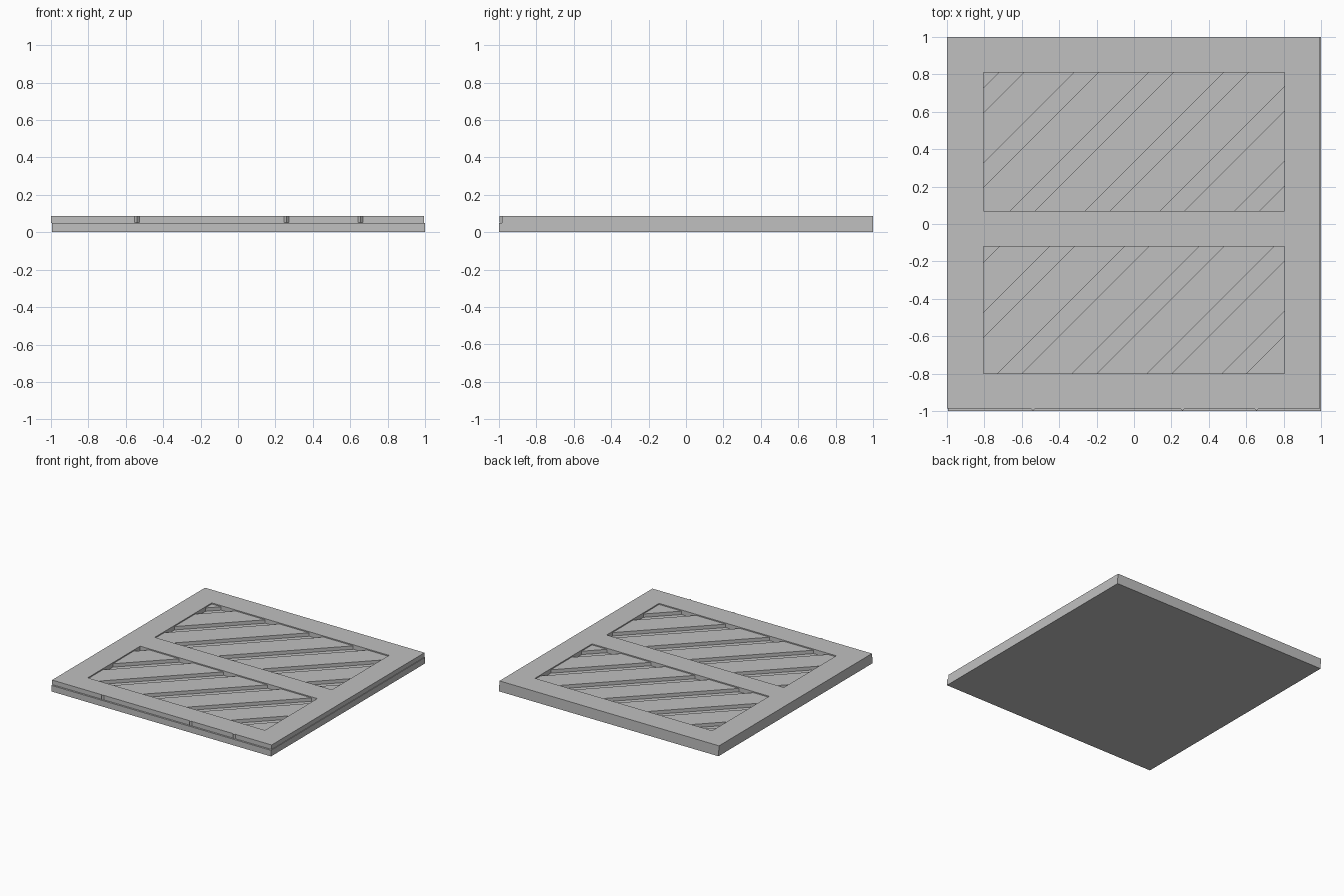
import bpy
import bmesh
from mathutils import Vector

cube = bpy.data.objects.get("Cube")
if cube:
    bpy.data.objects.remove(cube, do_unlink=True)

grey = bpy.data.materials.new("plain grey")
grey.use_nodes = True
colour = (0.53, 0.53, 0.53, 1)
grey.diffuse_color = colour
grey.node_tree.nodes["Principled BSDF"].inputs["Base Color"].default_value = colour

BASE_TOP, SLAT_TOP, TOP = 0.05, 0.078, 0.087
SIDE = 0.805
OPENINGS = {"back": (0.07, 0.81), "front": (-0.8, -0.12)}
PITCH, GAP, START = 0.4, 0.13, -1.53
X, Y, DIAGONAL = Vector((1, 0, 0)), Vector((0, 1, 0)), Vector((1, -1, 0))


def sheet(name, x, y, z, cuts=(), drop=None):
    """Slice a rectangle along lines, drop unwanted pieces, give it thickness."""
    bm = bmesh.new()
    corners = [(x[0], y[0]), (x[1], y[0]), (x[1], y[1]), (x[0], y[1])]
    bm.faces.new([bm.verts.new((a, b, z[0])) for a, b in corners])
    for point, normal in cuts:
        geom = bm.verts[:] + bm.edges[:] + bm.faces[:]
        bmesh.ops.bisect_plane(bm, geom=geom, plane_co=point, plane_no=normal, dist=1e-5)
    if drop:
        unwanted = [f for f in bm.faces if drop(f.calc_center_median())]
        bmesh.ops.delete(bm, geom=unwanted, context='FACES')
    out = bmesh.ops.extrude_face_region(bm, geom=bm.faces[:], use_keep_orig=True)
    raised = [v for v in out["geom"] if isinstance(v, bmesh.types.BMVert)]
    bmesh.ops.translate(bm, verts=raised, vec=(0, 0, z[1] - z[0]))
    bmesh.ops.recalc_face_normals(bm, faces=bm.faces[:])
    mesh = bpy.data.meshes.new(name)
    bm.to_mesh(mesh)
    bm.free()
    mesh.materials.append(grey)
    bpy.context.collection.objects.link(bpy.data.objects.new(name, mesh))


def in_opening(p):
    return abs(p.x) < SIDE and any(a < p.y < b for a, b in OPENINGS.values())


def in_gap(p):
    return (p.x - p.y - START) % PITCH < GAP


# Solid backing slab
sheet("base_plate", (-0.995, 1), (-1, 1), (0, BASE_TOP))

# Frame with two rectangular openings
frame_cuts = [(X * s, X) for s in (-SIDE, SIDE)]
frame_cuts += [(Y * b, Y) for pair in OPENINGS.values() for b in pair]
sheet("frame", (-1, 0.995), (-0.985, 1), (BASE_TOP, TOP), frame_cuts, in_opening)

# Diagonal slats, slightly below the frame face
slat_cuts = []
for k in range(9):
    for c in (START + k * PITCH, START + k * PITCH + GAP):
        slat_cuts.append((X * c, DIAGONAL))
for side, span in OPENINGS.items():
    sheet(side + "_slats", (-SIDE, SIDE), span, (BASE_TOP, SLAT_TOP), slat_cuts, in_gap)

# Slat tips that poke through the front edge
for i, x in enumerate((-0.54, 0.26, 0.655)):
    bpy.ops.mesh.primitive_cylinder_add(vertices=4, radius=0.013, depth=TOP - BASE_TOP - 0.002,
                                        location=(x, -0.985, (TOP + BASE_TOP) / 2))
    tip = bpy.context.object
    tip.name = "slat_tip_%d" % (i + 1)
    tip.data.materials.append(grey)
